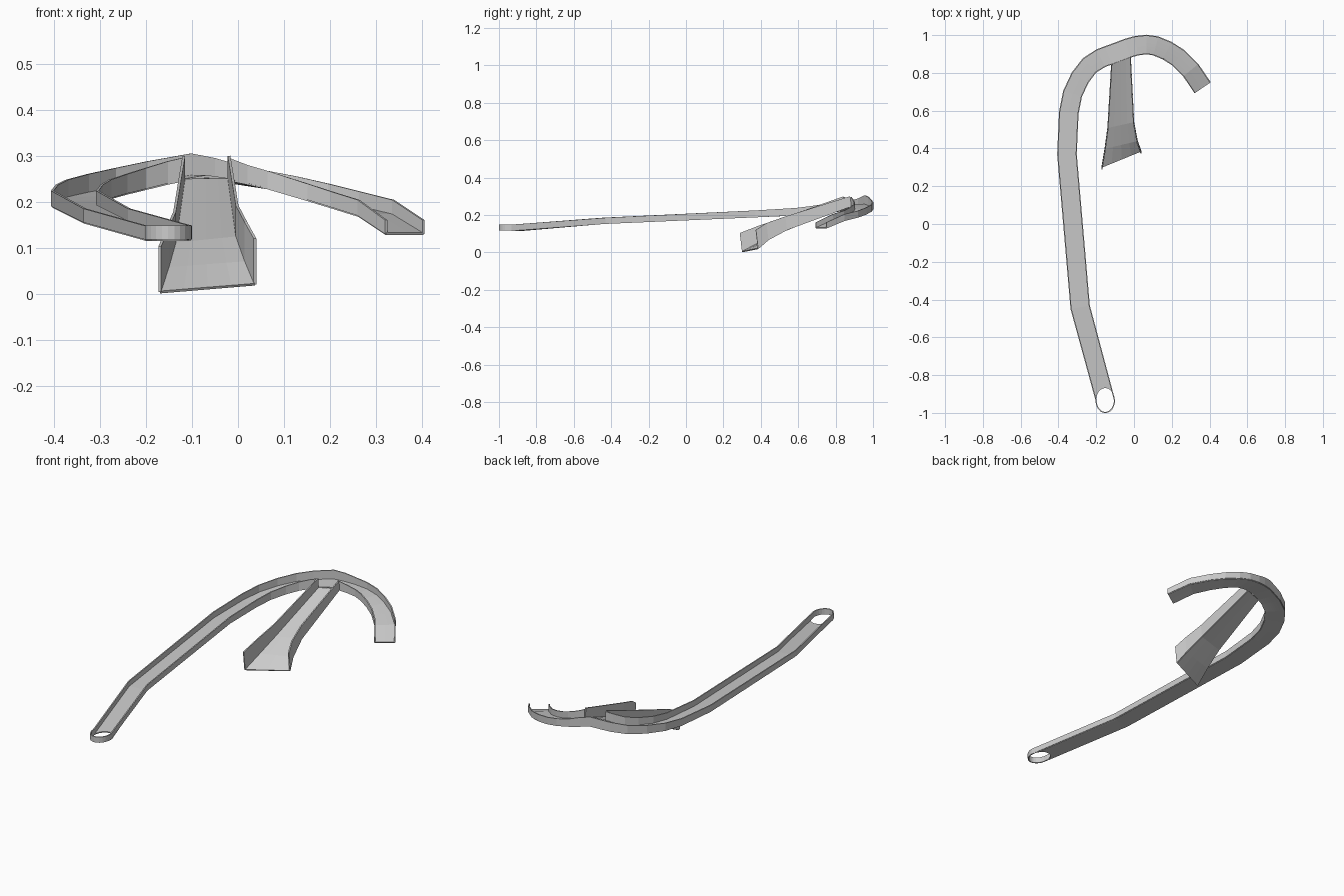
import bpy, math
from mathutils import Vector as V

if "Cube" in bpy.data.objects:
    bpy.data.objects.remove(bpy.data.objects["Cube"])

T = 0.006  # sheet thickness


def sheet(name, rows):
    """Grid surface through rows of points, thickened into a thin plate."""
    n = len(rows[0])
    verts = [p for r in rows for p in r]
    faces = [(i * n + j, i * n + j + 1, (i + 1) * n + j + 1, (i + 1) * n + j)
             for i in range(len(rows) - 1) for j in range(n - 1)]
    me = bpy.data.meshes.new(name)
    me.from_pydata(verts, [], faces)
    ob = bpy.data.objects.new(name, me)
    bpy.context.collection.objects.link(ob)
    mod = ob.modifiers.new("thickness", 'SOLIDIFY')
    mod.thickness = T
    mod.offset = 0
    mod.use_even_offset = True
    return ob


def wall(name, pts, heights, lean=0):
    return sheet(name, [(p, p + V((0, lean * h, h))) for p, h in zip(pts, heights)])


# Channel centre line: x, y, floor z, wall height
path = [(-.152, -.933, .118, .030), (-.285, -.44, .155, .030), (-.355, .37, .190, .034),
        (-.345, .59, .200, .037), (-.325, .69, .208, .040), (-.285, .775, .218, .042),
        (-.235, .84, .228, .045), (-.175, .878, .240, .048), (-.135, .893, .247, .049),
        (-.085, .911, .255, .050), (-.035, .930, .248, .047), (.01, .943, .240, .040),
        (.065, .950, .230, .037), (.115, .943, .219, .036), (.175, .918, .204, .035),
        (.235, .880, .188, .034), (.300, .815, .170, .034), (.363, .722, .130, .030)]
W = .049
C = [V(p[:3]) for p in path]
H = [p[3] for p in path]
outer, inner = [], []
for i, c in enumerate(C):
    a = (c - C[max(i - 1, 0)]).to_2d()
    b = (C[min(i + 1, len(C) - 1)] - c).to_2d()
    d = (a.normalized() if a.length else b.normalized()) + \
        (b.normalized() if b.length else a.normalized())
    d.normalize()
    side = V((-d.y, d.x, 0)) * W
    outer.append(c + side)
    inner.append(c - side)


# Oval drain end: the wall wraps the front half, the floor is cut by the back half
def oval(a):
    return C[0] + V((W * math.cos(a), .065 * math.sin(a), 0))


N = 12
outer[0], inner[0] = oval(math.pi), oval(0)
front = [oval(math.pi + math.pi * k / N) for k in range(1, N)]

# Channel floor
rows = [[l.lerp(r, k / N) for k in range(N + 1)] for l, r in zip(outer, inner)]
rows[0] = [oval(math.pi * (1 - k / N)) for k in range(N + 1)]
sheet("channel_floor", rows)

# Channel walls: outer side, drain end and long inner side are one strip
GAP_A, GAP_B = 8, 10  # stations between which the chute opens
wall("channel_wall", outer[::-1] + front + inner[:GAP_A + 1],
     H[::-1] + [H[0]] * len(front) + H[:GAP_A + 1])
wall("short_inner_wall", inner[GAP_B:], H[GAP_B:])

# Chute: left edge, right edge, wall height
chute = [(inner[GAP_A], inner[GAP_B], .052),
         (V((-.138, .51, .108)), V((-.002, .54, .122)), .070),
         (V((-.153, .40, .055)), V((.017, .44, .068)), .088),
         (V((-.170, .30, .003)), V((.037, .385, .020)), .100)]
sheet("chute_floor", [[l.lerp(r, k / 4) for k in range(5)] for l, r, h in chute])
for name, s in (("chute_left_wall", 0), ("chute_right_wall", 1)):
    wall(name, [c[s] for c in chute], [c[2] for c in chute], lean=-.12)
